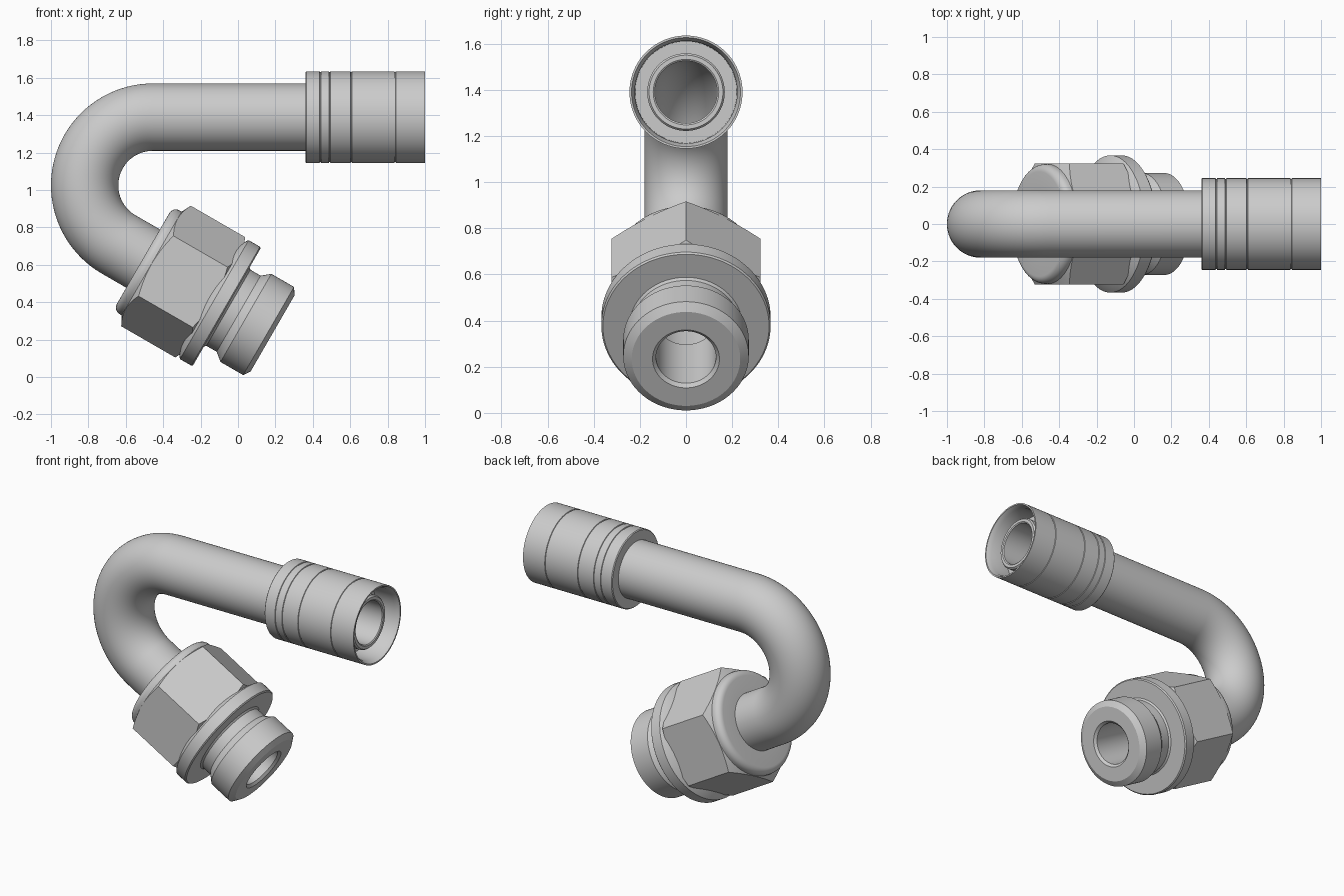
import bpy, bmesh
from math import sin, cos, pi, radians
from mathutils import Vector

if "Cube" in bpy.data.objects:
    bpy.data.objects.remove(bpy.data.objects["Cube"])

Y = Vector((0, 1, 0))
BEND = Vector((-0.455, 0, 1.025))      # centre of the pipe bend
BEND_R = 0.365
TUBE_Z = 1.39
AXIS = Vector((cos(pi / 6), 0, -0.5))  # axis of the angled fitting
SIDE = Vector((0.5, 0, cos(pi / 6)))
ORIGIN = BEND - SIDE * BEND_R          # where the bend meets the fitting axis


def smooth(ob, angle=30):
    bpy.ops.object.select_all(action='DESELECT')
    ob.select_set(True)
    bpy.context.view_layer.objects.active = ob
    bpy.ops.object.shade_smooth_by_angle(angle=radians(angle))


def ring_loft(name, rings, seg=96):
    """Closed loop of circular rings: (centre, in-plane direction, radius)."""
    bm = bmesh.new()
    loops = [[bm.verts.new(c + (u * cos(2 * pi * i / seg) + Y * sin(2 * pi * i / seg)) * r)
              for i in range(seg)] for c, u, r in rings]
    for a, b in zip(loops, loops[1:] + loops[:1]):
        for i in range(seg):
            j = (i + 1) % seg
            bm.faces.new((a[i], a[j], b[j], b[i]))
    bmesh.ops.recalc_face_normals(bm, faces=bm.faces)
    me = bpy.data.meshes.new(name)
    bm.to_mesh(me)
    bm.free()
    ob = bpy.data.objects.new(name, me)
    bpy.context.collection.objects.link(ob)
    smooth(ob)
    return ob


def lathe(name, profile, origin, axis, side, seg=96):
    return ring_loft(name, [(origin + axis * t, side, r) for t, r in profile], seg)


# Bent hollow tube: straight run, 150 degree bend, short run into the fitting
X, Z = Vector((1, 0, 0)), Vector((0, 0, 1))
start = Vector((0, 0, TUBE_Z))
path = []
for k in range(41):
    a = radians(90 + 150 * k / 40)
    d = Vector((cos(a), 0, sin(a)))
    path.append((BEND + d * BEND_R, d))
path.append((ORIGIN + AXIS * 0.6, -SIDE))
mouth = [(start + X * x, Z, r) for x, r in
         ((0.94, 0.135), (0.945, 0.142), (0.945, 0.16), (0.935, 0.168), (0.5, 0.168), (0.5, 0.18))]
outer = [(c, u, 0.18) for c, u in path]
inner = [(c, u, 0.135) for c, u in reversed(path)]
ring_loft("bent_tube", mouth + outer + inner)

# Crimp sleeve with fine grooves and an open socket
sleeve = [(0.36, 0.178), (0.36, 0.24), (0.365, 0.245)]
for g in (0.44, 0.49, 0.605, 0.84):
    sleeve += [(g - 0.004, 0.245), (g - 0.002, 0.241), (g + 0.002, 0.241), (g + 0.004, 0.245)]
sleeve += [(1.0, 0.245), (1.0, 0.236), (0.97, 0.222), (0.84, 0.22), (0.84, 0.166), (0.5, 0.166)]
lathe("crimp_sleeve", sleeve, start, X, Z)

# Turned fitting body: rounded collar, flange, neck, threaded end and bore
body = [(0.15, 0.175)]
body += [(0.19 - 0.04 * cos(a), 0.28 + 0.04 * sin(a)) for a in (pi / 12 * k for k in range(7))]
body += [(0.56, 0.32), (0.585, 0.362), (0.59, 0.367), (0.66, 0.367), (0.667, 0.36),
         (0.667, 0.245), (0.677, 0.235), (0.74, 0.235), (0.785, 0.272), (0.925, 0.272),
         (0.95, 0.235), (0.95, 0.145), (0.935, 0.13), (0.6, 0.13), (0.6, 0.175)]
lathe("fitting_body", body, ORIGIN, AXIS, SIDE)

# Hexagon with conically chamfered corners
hexagon = lathe("hex_nut", [(0.1, 0.25), (0.1, 0.372), (0.59, 0.372), (0.59, 0.25)],
                ORIGIN, AXIS, SIDE, 6)
cone = lathe("chamfer_cutter", [(0.202, 0.27), (0.202, 0.318), (0.232, 0.376), (0.562, 0.376),
                                (0.58, 0.34), (0.58, 0.27)], ORIGIN, AXIS, SIDE)
mod = hexagon.modifiers.new("chamfer", 'BOOLEAN')
mod.operation = 'INTERSECT'
mod.solver = 'EXACT'
mod.object = cone
bpy.context.view_layer.objects.active = hexagon
bpy.ops.object.modifier_apply(modifier=mod.name)
bpy.data.objects.remove(cone)
smooth(hexagon, 20)
